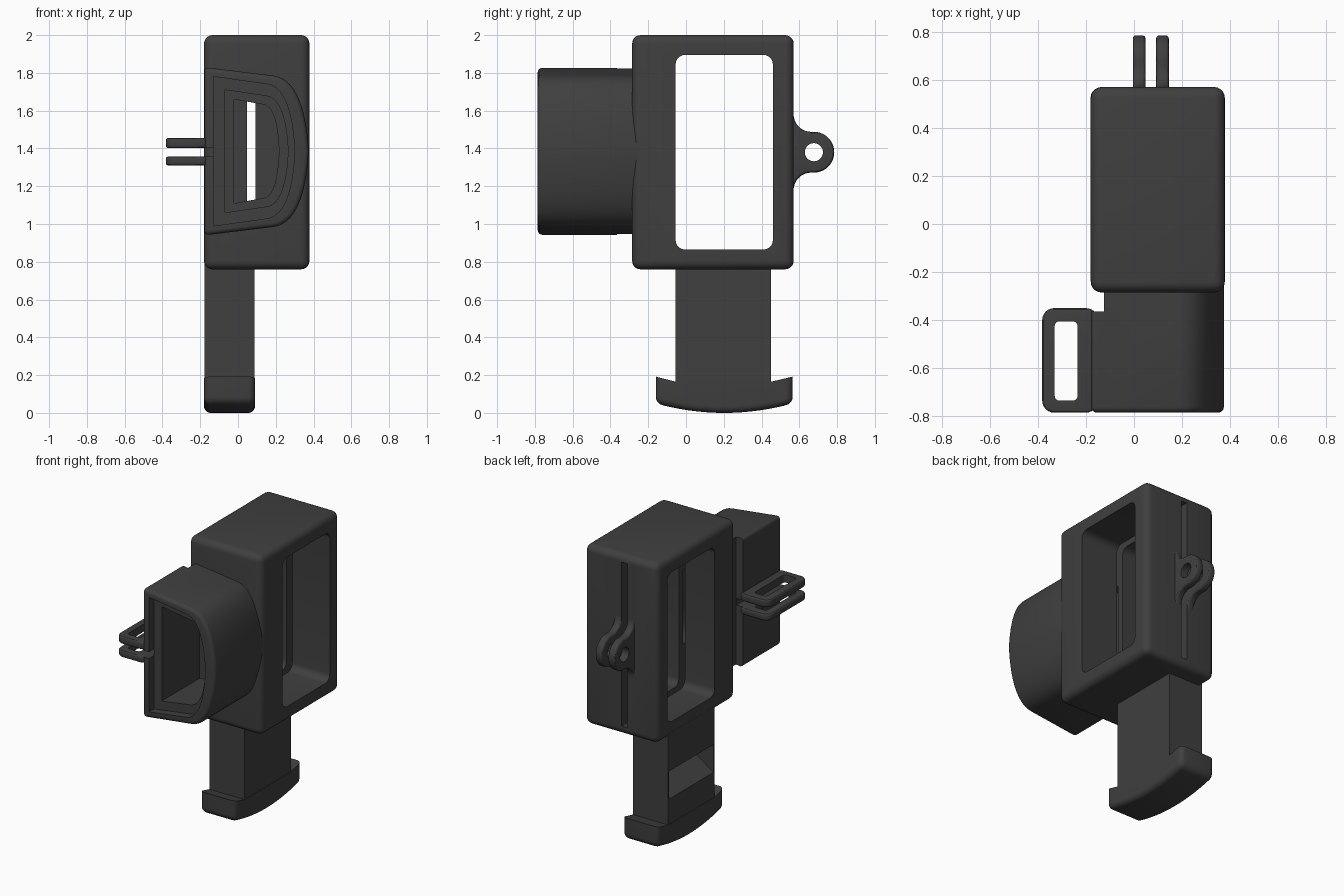
import bpy, bmesh
from math import sin, cos, pi, radians

if "Cube" in bpy.data.objects:
    bpy.data.objects.remove(bpy.data.objects["Cube"])

ZC = 1.385  # height of the eyepiece and lug centre line


def prism(name, pts, axis, lo, hi, bevel=0.0, segs=4):
    """Extrude a 2D outline along an axis and round its sharp edges."""
    place = {'X': lambda a, b, d: (d, a, b),
             'Y': lambda a, b, d: (a, d, b),
             'Z': lambda a, b, d: (a, b, d)}[axis]
    bm = bmesh.new()
    low = [bm.verts.new(place(a, b, lo)) for a, b in pts]
    high = [bm.verts.new(place(a, b, hi)) for a, b in pts]
    bm.faces.new(low)
    bm.faces.new(high)
    for i in range(len(pts)):
        j = (i + 1) % len(pts)
        bm.faces.new((low[i], low[j], high[j], high[i]))
    bmesh.ops.recalc_face_normals(bm, faces=bm.faces)
    if bevel:
        edges = [e for e in bm.edges if e.calc_face_angle(0) > radians(40)]
        bmesh.ops.bevel(bm, geom=edges, offset=bevel, segments=segs,
                        profile=0.5, affect='EDGES', clamp_overlap=True)
    mesh = bpy.data.meshes.new(name)
    bm.to_mesh(mesh)
    bm.free()
    obj = bpy.data.objects.new(name, mesh)
    bpy.context.collection.objects.link(obj)
    return obj


def rect(a0, a1, b0, b1, r=0.0, n=6):
    """Rectangle outline, optionally with round corners."""
    if not r:
        return [(a0, b0), (a1, b0), (a1, b1), (a0, b1)]
    centres = [(a1 - r, b1 - r), (a0 + r, b1 - r), (a0 + r, b0 + r), (a1 - r, b0 + r)]
    return [(ca + r * cos((k + i / n) * pi / 2), cb + r * sin((k + i / n) * pi / 2))
            for k, (ca, cb) in enumerate(centres) for i in range(n + 1)]


def d_shape(left, right, h, n=14):
    """D outline: straight left side, bulging right side, mirrored about ZC."""
    w = right - left
    ctrl = [(0.66, 0.9), (0.88, 0.87), (0.98, 0.5), (1, 0)]
    top = [(left, h)]
    for i in range(n + 1):
        t = i / n
        k = ((1 - t) ** 3, 3 * t * (1 - t) ** 2, 3 * t * t * (1 - t), t ** 3)
        top.append((left + w * sum(a * c[0] for a, c in zip(k, ctrl)),
                    h * sum(a * c[1] for a, c in zip(k, ctrl))))
    return [(x, ZC + z) for x, z in top] + [(x, ZC - z) for x, z in top[-2::-1]]


def cut(targets, cutter):
    cutter.hide_render = True
    for obj in targets:
        m = obj.modifiers.new("cut", 'BOOLEAN')
        m.operation, m.solver, m.object = 'DIFFERENCE', 'EXACT', cutter
        bpy.context.view_layer.objects.active = obj
        bpy.ops.object.modifier_apply(modifier=m.name)
    bpy.data.objects.remove(cutter)


# Main housing with side window and a thin slide slit open to the back
housing = prism("housing", rect(-0.18, 0.378, -0.285, 0.57), 'Z', 0.76, 2.0, 0.045, 5)
cut([housing], prism("window_cut", rect(-0.055, 0.46, 0.865, 1.895, 0.05), 'X', -0.4, 0.6))
cut([housing], prism("slit_cut", rect(0.048, 0.092, 0.82, 1.95), 'Y', -0.13, 0.8))

# Eyepiece: D-shaped tube with stepped opening that ends at the slit
eyepiece = prism("eyepiece", d_shape(-0.178, 0.374, 0.445), 'Y', -0.785, -0.22, 0.024)
cut([eyepiece], prism("rim_cut", d_shape(-0.13, 0.30, 0.395), 'Y', -0.9, -0.73))
cut([eyepiece], prism("bore_cut", d_shape(-0.07, 0.265, 0.325), 'Y', -0.95, -0.32))
cut([eyepiece, housing], prism("sight_cut", d_shape(-0.02, 0.217, 0.275), 'Y', -1.0, -0.1))
# Notch between the eyepiece flange and the housing
cut([eyepiece], prism("notch_cut", rect(-0.3, -0.125, -0.365, -0.2), 'Z', 0.8, 2.0))
# Split in the flange between the strap loops
cut([eyepiece], prism("split_cut", rect(-0.3, -0.13, 1.357, 1.402), 'Y', -0.9, -0.3))

# Pair of strap loops
loops = []
for side, z0, z1 in (("lower", 1.31, 1.357), ("upper", 1.402, 1.455)):
    outline = rect(-0.382, -0.15, -0.785, -0.35, 0.05)
    loop = prism(side + "_strap_loop", outline, 'Z', z0, z1, 0.012, 3)
    cut([loop], prism("loop_cut", rect(-0.33, -0.235, -0.735, -0.405, 0.02), 'Z', 1, 2))
    loops.append(loop)

# Back lug: two ring tabs with flared bases
R, r, cy, d = 0.092, 0.108, 0.677, 0.2
flare = [(0.57 + R + R * cos(radians(a)), d + R * sin(radians(a)))
         for a in range(180, 271, 10)]
ring = [(cy + r * cos(radians(a)), r * sin(radians(a))) for a in range(88, -1, -8)]
half = [(0.5, d)] + flare + ring
lug_pts = [(y, ZC - 0.005 + z) for y, z in half] + \
          [(y, ZC - 0.005 - z) for y, z in half[-2::-1]]
hole = [(cy + 0.048 * cos(i * pi / 16), ZC - 0.005 + 0.048 * sin(i * pi / 16))
        for i in range(32)]
lugs = []
for side, x0, x1 in (("left", -0.005, 0.048), ("right", 0.092, 0.145)):
    lug = prism(side + "_lug_tab", lug_pts, 'X', x0, x1, 0.014, 3)
    cut([lug], prism("hole_cut", hole, 'X', -0.5, 0.5))
    lugs.append(lug)

# Handle with a ramped pocket on the left side
handle = prism("handle", rect(-0.178, 0.088, -0.055, 0.45), 'Z', 0.1, 0.79)
cut([handle], prism("pocket_cut", [(-0.25, 0.29), (-0.25, 0.53), (0.03, 0.53), (0.03, 0.48)],
                    'Y', -0.045, 0.44))

# Curved foot with upturned lips
N = 16
arc = [(-0.16 + 0.725 * i / N, 0.05 * (2 * i / N - 1) ** 2) for i in range(N + 1)]
foot_pts = arc + [(0.565, 0.192), (0.45, 0.165), (-0.055, 0.165), (-0.16, 0.192)]
foot = prism("foot", foot_pts, 'X', -0.18, 0.09)
bm = bmesh.new()
bm.from_mesh(foot.data)
# round everything but the sharp top edges
edges = [e for e in bm.edges if e.calc_face_angle(0) > radians(40)
         and (e.verts[0].co.z + e.verts[1].co.z) / 2 < 0.15]
bmesh.ops.bevel(bm, geom=edges, offset=0.035, segments=5, profile=0.5,
                affect='EDGES', clamp_overlap=True)
bm.to_mesh(foot.data)
bm.free()

# Dark plastic, smooth shading with sharp edges kept
dark = bpy.data.materials.new("dark_plastic")
dark.diffuse_color = (0.05, 0.05, 0.05, 1)
dark.use_nodes = True
dark.node_tree.nodes["Principled BSDF"].inputs["Base Color"].default_value = dark.diffuse_color
bpy.ops.object.select_all(action='DESELECT')
for obj in [housing, eyepiece, handle, foot] + loops + lugs:
    obj.data.materials.clear()
    obj.data.materials.append(dark)
    obj.select_set(True)
bpy.context.view_layer.objects.active = housing
bpy.ops.object.shade_smooth_by_angle(angle=radians(30))
